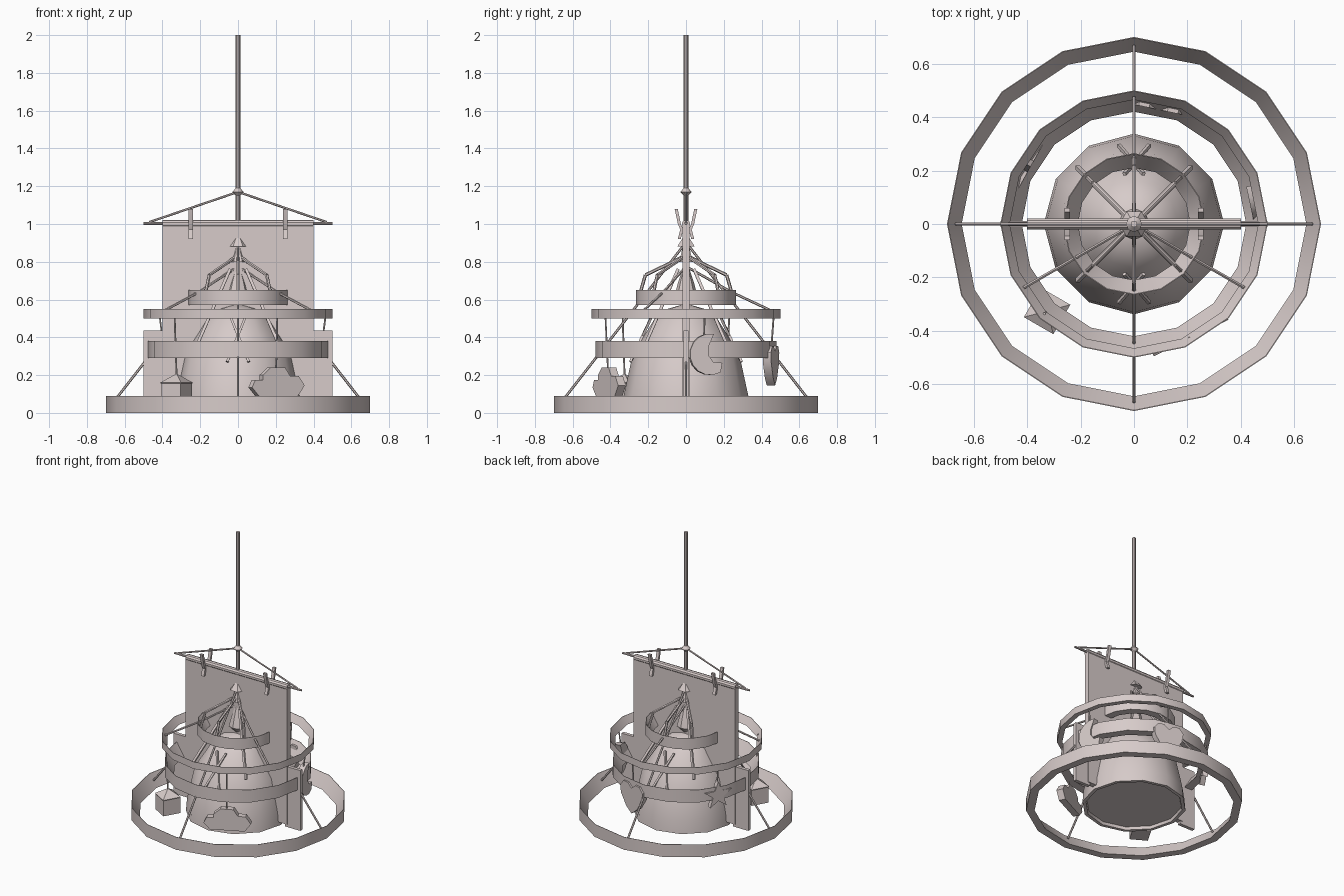
import bpy, bmesh, math
from mathutils import Vector

if "Cube" in bpy.data.objects:
    bpy.data.objects.remove(bpy.data.objects["Cube"])

MAT = bpy.data.materials.new("pale_pink_grey")
MAT.diffuse_color = (0.68, 0.60, 0.59, 1)
MAT.use_nodes = True
MAT.node_tree.nodes["Principled BSDF"].inputs["Base Color"].default_value = MAT.diffuse_color


def finish(name, bm):
    bmesh.ops.recalc_face_normals(bm, faces=bm.faces[:])
    # smooth shading with sharp edges kept above 35 degrees
    for f in bm.faces:
        f.smooth = True
    for e in bm.edges:
        e.smooth = len(e.link_faces) == 2 and e.calc_face_angle(0) < math.radians(35)
    me = bpy.data.meshes.new(name)
    bm.to_mesh(me)
    bm.free()
    ob = bpy.data.objects.new(name, me)
    me.materials.append(MAT)
    bpy.context.collection.objects.link(ob)
    return ob


def skin(bm, rows, wrap=False):
    """Join rows of vertices with quads; close the ends unless the rows wrap."""
    n = len(rows[0])
    for a, b in zip(rows, rows[1:] + (rows[:1] if wrap else [])):
        for i in range(n):
            j = (i + 1) % n
            bm.faces.new((a[i], a[j], b[j], b[i]))
    if not wrap:
        bm.faces.new(rows[0])
        bm.faces.new(rows[-1])


def polar(r, deg, z):
    t = math.radians(deg)
    return Vector((r * math.cos(t), r * math.sin(t), z))


def lathe(name, profile, n, closed=False):
    """Revolve (r, z) points; closed profiles make rings, open ones get caps."""
    bm = bmesh.new()
    skin(bm, [[bm.verts.new(polar(r, 360 * i / n, z)) for i in range(n)] for r, z in profile], closed)
    return finish(name, bm)


def rod(name, pts, r=0.007, n=6, r_end=None):
    """Straight segments through the points."""
    bm = bmesh.new()
    for a, b in zip(pts, pts[1:]):
        a, b = Vector(a), Vector(b)
        q = (b - a).to_track_quat('Z', 'Y')
        new = bmesh.ops.create_cone(bm, cap_ends=True, segments=n, radius1=r,
                                    radius2=r if r_end is None else r_end, depth=(b - a).length)["verts"]
        for v in new:
            v.co = q @ v.co + (a + b) / 2
    return finish(name, bm)


def box(name, x0, x1, y0, y1, z0, z1):
    bm = bmesh.new()
    for v in bmesh.ops.create_cube(bm, size=1)["verts"]:
        v.co = ((x0 + x1) / 2 + v.co.x * (x1 - x0), (y0 + y1) / 2 + v.co.y * (y1 - y0),
                (z0 + z1) / 2 + v.co.z * (z1 - z0))
    return finish(name, bm)


def plate(name, outline, r, deg, z, thick):
    """Flat outline (u along the ring, v up) extruded radially."""
    c, out = polar(r, deg, z), polar(1, deg, 0)
    tan = Vector((-out.y, out.x, 0))
    bm = bmesh.new()
    skin(bm, [[bm.verts.new(c + tan * u + Vector((0, 0, v)) + out * s * thick / 2) for u, v in outline]
              for s in (-1, 1)])
    return finish(name, bm)


# hoops with sloping inner faces
for name, ro, ri, z0, z1 in (("base_hoop", .70, .645, 0, .09), ("middle_hoop", .48, .42, .29, .38),
                             ("hanging_hoop", .50, .465, .50, .55), ("small_hoop", .265, .21, .57, .65)):
    lathe(name, [(ro, z0), (ro, z1), (ro - .003, z1), (ri, z0)], 16, True)

# central bell and finials
lathe("bell", [(.31, .02), (.315, 0), (.338, 0), (.33, .09), (.28, .32), (.215, .42),
               (.165, .50), (.10, .55), (.03, .57)], 12)
lathe("inner_drop", [(.02, .58), (.06, .62), (.045, .68), (.012, .78)], 8)
lathe("top_finial", [(.055, .88), (.05, .885), (.018, .93)], 6)
lathe("finial_neck", [(.045, .80), (.03, .84), (.02, .88)], 6)

# mast, knot, crossbar and stays
rod("mast", [(0, 0, 1.0), (0, 0, 2.0)], .0125, 8)
lathe("mast_knot", [(.012, 1.15), (.03, 1.17), (.012, 1.19)], 8)
for s in (-1, 1):
    rod("crossbar", [(0, 0, 1.003), (s * .5, 0, 1.003)], .014, 8, .007)
    rod("banner_stay", [(0, 0, 1.17), (s * .47, 0, 1.01)], .006)

# banner folded over the crossbar, with lower side flaps
box("banner", -.4, .4, -.018, .018, .025, 1.0)
rod("banner_fold", [(-.4, 0, 1.0), (.4, 0, 1.0)], .022, 10)
for s in (-1, 1):
    box("banner_flap", min(s * .38, s * .5), max(s * .38, s * .5), -.012, .012, .005, .435)

# clothes pegs: two bent arms each
for s in (-1, 1):
    for t in (-1, 1):
        bm = bmesh.new()
        skin(bm, [[bm.verts.new((s * .25 + dx, t * (y + dy), z)) for dx, dy in
                   ((-.011, -.008), (.011, -.008), (.011, .008), (-.011, .008))]
                  for y, z in ((.052, 1.08), (.035, 1.0), (.022, .97), (.036, .92))])
        finish("peg_arm", bm)

# cords to the large and hanging hoops
for a in (0, 90, 180, 270):
    rod("base_cord", [polar(.665, a, .05), polar(.01, a, .89)], .007)
for a in (90, 210, 330):
    rod("hoop_cord", [polar(.475, a, .53), polar(.24, a, .64), polar(.01, a, .77)], .007)

# bent arms over the small hoop, slanting struts and crossed slats on the bell
for a in (45, 90, 135, 225, 270, 315):
    rod("bent_arm", [polar(.25, a, .61), polar(.215, a, .73), polar(.09, a, .79), polar(.01, a, .83)], .009)
for a in (45, 135, 225, 315):
    rod("strut", [polar(.30, a, .37), polar(.22, a, .50), polar(.06, a, .76)], .011, 4)
for a in (90, 270):
    for s in (-1, 1):
        rod("crossed_slat", [polar(.30, a + s * 11, .27), polar(.19, a - s * 11, .50)], .009, 4)

# hanging shapes and their strings
R = .46
moon = [(.03 + .11 * math.cos(math.radians(t)), .11 * math.sin(math.radians(t))) for t in range(80, 301, 22)]
moon += [(.095, -.045), (.045, -.04), (.02, -.005), (.02, .04)]
plate("moon", moon, R, 12, .31, .04)
star = [((.1 if k % 2 == 0 else .04) * math.sin(k * math.pi / 5),
         (.1 if k % 2 == 0 else .04) * math.cos(k * math.pi / 5)) for k in range(10)]
plate("star", star, R, 151, .32, .035)
half = [(0, .07), (.035, .10), (.075, .10), (.105, .065), (.10, .01), (.05, -.07)]
heart = half + [(0, -.11)] + [(-u, v) for u, v in half[:0:-1]]
plate("heart", heart, R, 78, .255, .045)
cloud = [(-.15, -.03), (-.11, -.075), (.12, -.075), (.16, -.02), (.125, .03), (.075, .03),
         (.045, .075), (-.04, .075), (-.085, .035), (-.085, .01), (-.13, .01)]
plate("cloud", cloud, .455, 296, .165, .045)

# little house with a pyramid roof
bm = bmesh.new()
c = polar(R, 225, 0)
skin(bm, [[bm.verts.new(c + polar(rad, 15 + 90 * i, z)) for i in range(4)]
          for rad, z in ((.085, .045), (.085, .155), (.09, .16), (.006, .205))])
finish("little_house", bm)

for name, a, z in (("moon", 12, .41), ("star", 151, .41), ("heart", 78, .32), ("cloud", 296, .23), ("house", 225, .2)):
    rod(name + "_string", [polar(.475, a, .52), polar(R, a, z)], .005)
